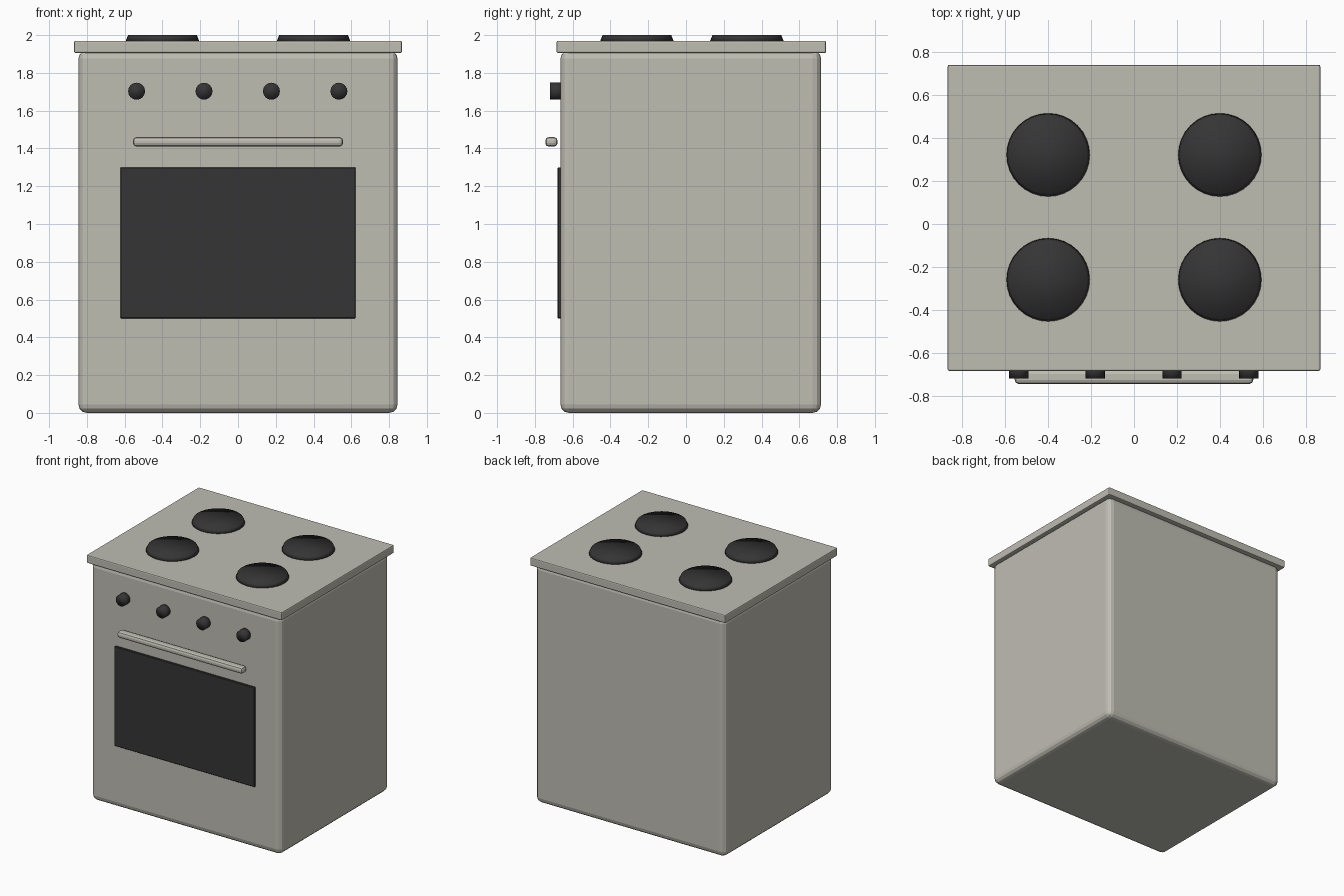
import bpy
from math import radians

cube = bpy.data.objects.get("Cube")
if cube:
    bpy.data.objects.remove(cube, do_unlink=True)


def material(name, rgb):
    m = bpy.data.materials.new(name)
    m.use_nodes = True
    m.diffuse_color = (*rgb, 1)
    m.node_tree.nodes["Principled BSDF"].inputs["Base Color"].default_value = (*rgb, 1)
    return m


enamel = material("warm grey enamel", (0.52, 0.51, 0.45))
black = material("black", (0.035, 0.035, 0.035))


def finish(name, mat, bevel, segments):
    ob = bpy.context.object
    ob.name = name
    ob.data.materials.append(mat)
    bpy.ops.object.transform_apply(location=False, rotation=True, scale=True)
    if bevel:
        mod = ob.modifiers.new("rounded edges", "BEVEL")
        mod.width = bevel
        mod.segments = segments
        mod.limit_method = "ANGLE"
    return ob


def box(name, low, high, mat, bevel=0, segments=2):
    centre = [(a + b) / 2 for a, b in zip(low, high)]
    bpy.ops.mesh.primitive_cube_add(size=1, location=centre)
    bpy.context.object.scale = [b - a for a, b in zip(low, high)]
    return finish(name, mat, bevel, segments)


# Cabinet and worktop
box("cabinet", (-0.845, -0.665, 0), (0.845, 0.715, 1.92), enamel, 0.045, 3)
box("worktop", (-0.868, -0.685, 1.905), (0.868, 0.742, 1.97), enamel, 0.008)

# Oven door window and handle
box("oven_window", (-0.623, -0.68, 0.5), (0.623, -0.655, 1.3), black, 0.004, 1)
box("oven_handle", (-0.556, -0.745, 1.41), (0.556, -0.68, 1.46), enamel, 0.018)

# Hotplates with softly sloping rims
for row, y in (("front", -0.26), ("back", 0.322)):
    for side, x in (("left", 0.4), ("right", -0.4)):
        bpy.ops.mesh.primitive_cone_add(vertices=32, radius1=0.196, radius2=0.182,
                                        depth=0.035, location=(x, y, 1.9825))
        finish(f"hotplate_{row}_{side}", black, 0, 1)
        bpy.ops.object.shade_smooth()

# Control knobs
for i, x in enumerate((-0.537, -0.18, 0.177, 0.534)):
    bpy.ops.mesh.primitive_cylinder_add(vertices=16, radius=0.045, depth=0.07,
                                        location=(x, -0.685, 1.703),
                                        rotation=(radians(90), 0, 0))
    finish(f"knob_{i + 1}", black, 0, 1)
    bpy.ops.object.shade_smooth()
